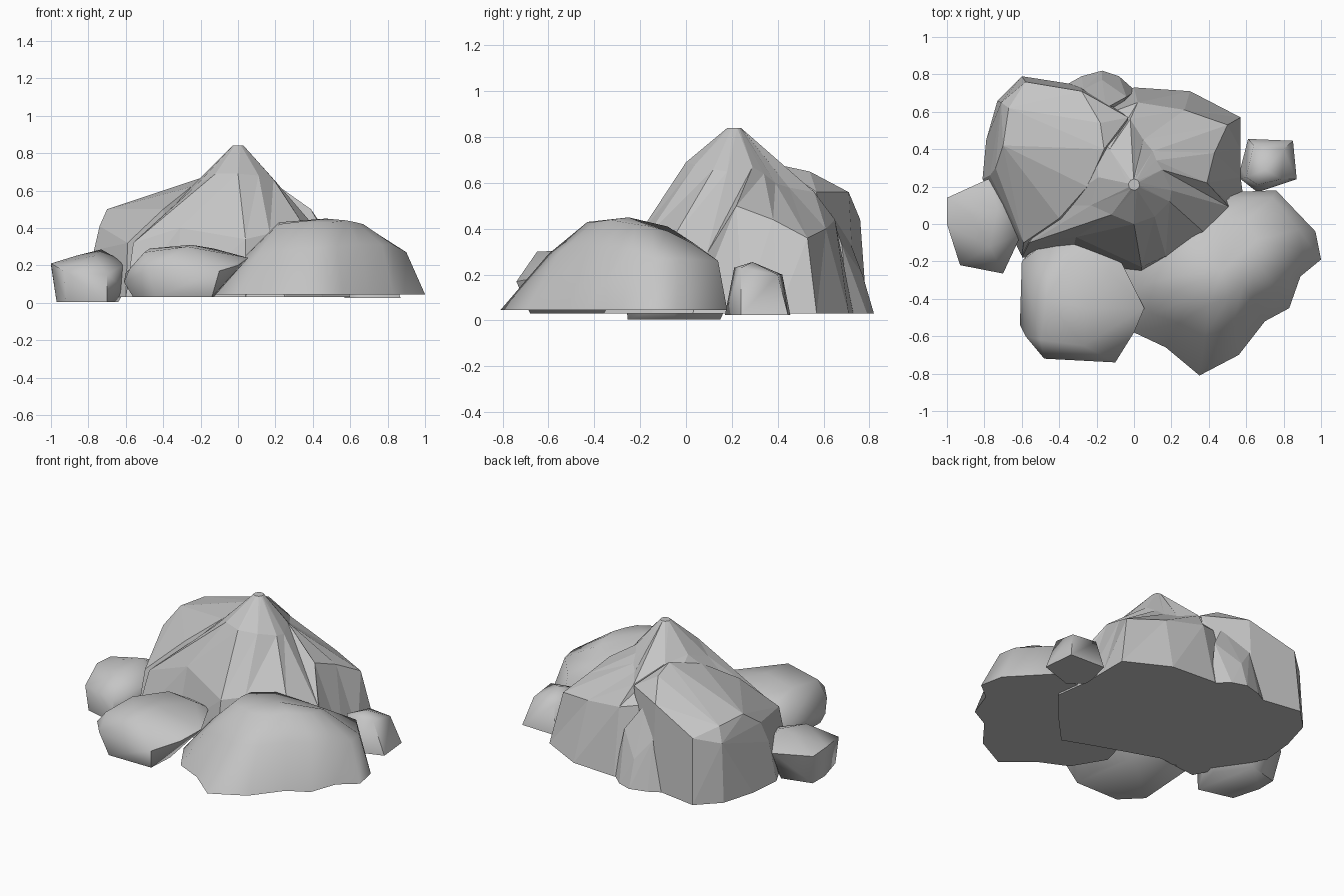
import bpy, bmesh, math

stone = bpy.data.materials.new("grey stone")
stone.diffuse_color = (0.56, 0.56, 0.56, 1)


def finish(bm, name, smooth):
    bmesh.ops.recalc_face_normals(bm, faces=bm.faces)
    mesh = bpy.data.meshes.new(name)
    bm.to_mesh(mesh)
    bm.free()
    mesh.materials.append(stone)
    ob = bpy.data.objects.new(name, mesh)
    bpy.context.collection.objects.link(ob)
    if smooth:
        bpy.ops.object.select_all(action='DESELECT')
        ob.select_set(True)
        bpy.context.view_layer.objects.active = ob
        bpy.ops.object.shade_smooth_by_angle(angle=math.radians(smooth))


def lofted_rock(name, base_z, columns, peak, smooth=0, flat_top=0.0):
    """Columns of (base xy, middle xyz, upper xyz) closing on a point or a small flat top."""
    bm = bmesh.new()
    rings = [[bm.verts.new((*c[0], base_z)) for c in columns],
             [bm.verts.new(c[1]) for c in columns],
             [bm.verts.new(c[2]) for c in columns]]
    n = len(columns)
    if flat_top:
        cap = []
        for c in columns:
            dx, dy = c[2][0] - peak[0], c[2][1] - peak[1]
            r = flat_top / math.hypot(dx, dy)
            cap.append(bm.verts.new((peak[0] + dx * r, peak[1] + dy * r, peak[2])))
        rings.append(cap)
    bm.faces.new(rings[0])
    for i in range(n):
        j = (i + 1) % n
        for lo, hi in zip(rings, rings[1:]):
            bm.faces.new((lo[i], lo[j], hi[j]))
            bm.faces.new((lo[i], hi[j], hi[i]))
    if flat_top:
        bm.faces.new(rings[-1])
    else:
        top = bm.verts.new(peak)
        for i in range(n):
            bm.faces.new((rings[2][i], rings[2][(i + 1) % n], top))
    finish(bm, name, smooth)


def hull_rock(name, base_z, base, upper, smooth=0):
    """Convex stone from a flat base outline and upper corner points."""
    bm = bmesh.new()
    for p in [(x, y, base_z) for x, y in base] + upper:
        bm.verts.new(p)
    res = bmesh.ops.convex_hull(bm, input=bm.verts[:])
    inner = [g for g in res["geom_interior"] if isinstance(g, bmesh.types.BMVert)]
    bmesh.ops.delete(bm, geom=inner, context='VERTS')
    bmesh.ops.dissolve_limit(bm, angle_limit=0.02, verts=bm.verts[:], edges=bm.edges[:])
    finish(bm, name, smooth)


# Tall faceted central rock
lofted_rock("peak_rock", 0.03, [
    ((0.04, -0.28), (0.04, -0.23, 0.34), (0.00, 0.00, 0.69)),
    ((0.25, -0.36), (0.17, -0.17, 0.37), (0.11, 0.04, 0.68)),
    ((0.45, -0.15), (0.38, -0.05, 0.37), (0.19, 0.12, 0.66)),
    ((0.60, 0.03), (0.51, 0.09, 0.29), (0.20, 0.18, 0.65)),
    ((0.57, 0.25), (0.39, 0.22, 0.50), (0.15, 0.29, 0.67)),
    ((0.57, 0.40), (0.43, 0.38, 0.44), (0.12, 0.34, 0.64)),
    ((0.57, 0.57), (0.50, 0.53, 0.36), (0.10, 0.39, 0.60)),
    ((0.30, 0.71), (0.27, 0.61, 0.40), (0.05, 0.45, 0.58)),
    ((0.00, 0.73), (0.02, 0.65, 0.44), (-0.02, 0.56, 0.56)),
    ((-0.30, 0.60), (-0.25, 0.55, 0.50), (-0.13, 0.40, 0.66)),
    ((-0.55, 0.15), (-0.42, 0.10, 0.45), (-0.19, 0.25, 0.68)),
    ((-0.60, -0.18), (-0.56, -0.10, 0.32), (-0.23, 0.10, 0.62)),
    ((-0.33, -0.15), (-0.31, -0.07, 0.40), (-0.12, 0.05, 0.69)),
], (0.0, 0.21, 0.84), flat_top=0.03)

# Faceted block at the back left
hull_rock("back_block", 0.03,
          [(-0.6, -0.17), (-0.81, 0.24), (-0.79, 0.45), (-0.73, 0.66), (-0.6, 0.79),
           (-0.28, 0.74), (-0.1, 0.6), (-0.2, 0.0)],
          [(-0.59, -0.1, 0.32), (-0.77, 0.26, 0.28), (-0.74, 0.3, 0.41), (-0.71, 0.65, 0.4),
           (-0.58, 0.76, 0.44), (-0.7, 0.42, 0.5), (-0.67, 0.62, 0.49),
           (-0.28, 0.71, 0.56), (-0.18, 0.54, 0.65), (-0.25, 0.2, 0.62), (-0.16, 0.4, 0.68),
           (-0.4, 0.03, 0.5), (-0.03, 0.57, 0.56)])

# Narrow spur sloping down at the back
hull_rock("back_spur", 0.03,
          [(-0.37, 0.74), (-0.28, 0.79), (-0.17, 0.82), (-0.08, 0.79), (0.01, 0.71), (-0.15, 0.5)],
          [(-0.17, 0.77, 0.2), (-0.15, 0.62, 0.5), (-0.04, 0.68, 0.33), (-0.27, 0.72, 0.33)])

# Broad smooth boulder at the front right
lofted_rock("broad_boulder", 0.045, [
    ((-0.12, -0.38), (0.04, -0.33, 0.25), (0.22, -0.28, 0.43)),
    ((0.0, -0.58), (0.10, -0.48, 0.25), (0.22, -0.36, 0.42)),
    ((0.17, -0.66), (0.24, -0.53, 0.28), (0.30, -0.40, 0.43)),
    ((0.35, -0.81), (0.38, -0.60, 0.29), (0.40, -0.43, 0.43)),
    ((0.56, -0.70), (0.53, -0.55, 0.30), (0.50, -0.40, 0.43)),
    ((0.70, -0.52), (0.65, -0.43, 0.31), (0.58, -0.33, 0.44)),
    ((0.83, -0.45), (0.77, -0.36, 0.31), (0.63, -0.28, 0.43)),
    ((0.89, -0.28), (0.83, -0.24, 0.31), (0.67, -0.22, 0.42)),
    ((1.00, -0.19), (0.90, -0.14, 0.27), (0.68, -0.15, 0.41)),
    ((0.97, -0.04), (0.88, -0.03, 0.27), (0.66, -0.08, 0.39)),
    ((0.76, 0.18), (0.74, 0.14, 0.26), (0.60, 0.02, 0.34)),
    ((0.50, 0.17), (0.52, 0.14, 0.26), (0.48, 0.03, 0.34)),
    ((0.20, 0.08), (0.26, 0.02, 0.26), (0.32, -0.08, 0.41)),
    ((-0.05, -0.12), (0.08, -0.15, 0.25), (0.22, -0.18, 0.42)),
], (0.47, -0.25, 0.45), smooth=60)

# Overhanging smooth stone at the front left
hull_rock("front_stone", 0.03,
          [(-0.56, -0.56), (-0.44, -0.68), (-0.14, -0.68), (-0.13, -0.5), (-0.2, -0.25), (-0.53, -0.12)],
          [(-0.6, -0.2, 0.16), (-0.61, -0.54, 0.11), (-0.58, -0.6, 0.18), (-0.48, -0.72, 0.18),
           (-0.1, -0.74, 0.17), (0.0, -0.58, 0.2), (0.055, -0.45, 0.24), (-0.03, -0.3, 0.24),
           (-0.08, -0.18, 0.24), (-0.5, -0.62, 0.27), (-0.27, -0.65, 0.3), (-0.47, -0.4, 0.29),
           (-0.25, -0.45, 0.31), (-0.13, -0.25, 0.29), (-0.2, -0.08, 0.2), (-0.45, -0.08, 0.2),
           (-0.35, -0.2, 0.28)], smooth=55)

# Small smooth stone at the left
hull_rock("left_stone", 0.005,
          [(-0.97, 0.1), (-0.97, -0.02), (-0.92, -0.2), (-0.7, -0.255), (-0.64, -0.05), (-0.78, 0.15)],
          [(-1.0, 0.14, 0.2), (-1.0, 0.0, 0.21), (-0.93, -0.22, 0.17), (-0.7, -0.265, 0.15),
           (-0.6, -0.05, 0.07), (-0.6, -0.05, 0.21), (-0.65, 0.15, 0.2), (-0.78, 0.24, 0.2),
           (-0.73, 0.08, 0.285), (-0.87, 0.05, 0.25), (-0.77, -0.12, 0.25)], smooth=65)

# Small smooth stone at the right
hull_rock("right_stone", 0.025,
          [(0.57, 0.3), (0.61, 0.455), (0.85, 0.445), (0.87, 0.24), (0.66, 0.17), (0.57, 0.24)],
          [(0.6, 0.25, 0.22), (0.66, 0.21, 0.23), (0.79, 0.24, 0.23), (0.8, 0.4, 0.2),
           (0.64, 0.42, 0.2), (0.7, 0.29, 0.255)], smooth=65)
